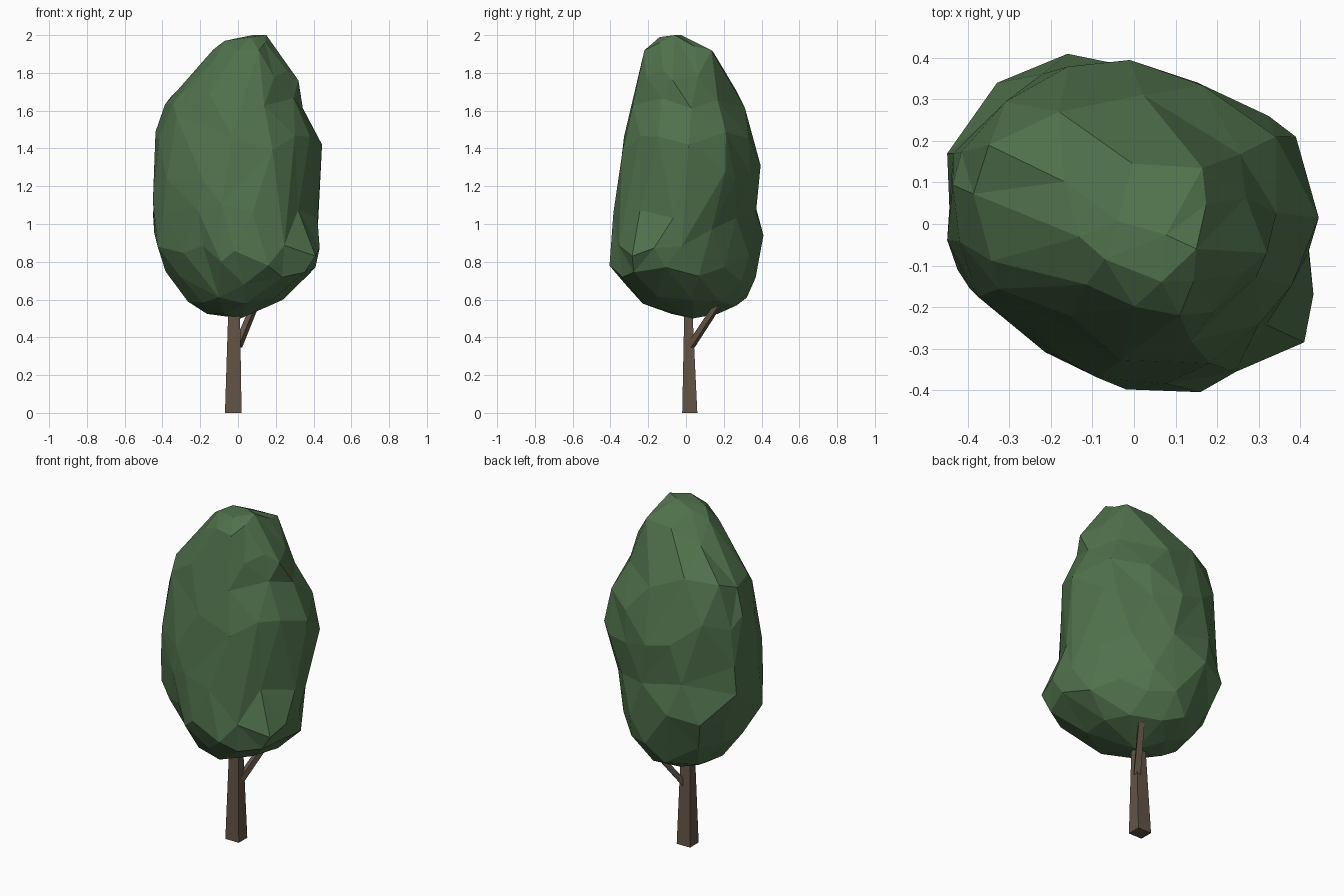
import bpy, bmesh, math, random
from mathutils import Vector

if "Cube" in bpy.data.objects:
    bpy.data.objects.remove(bpy.data.objects["Cube"])

random.seed(4)


def material(name, rgb):
    m = bpy.data.materials.new(name)
    m.diffuse_color = (*rgb, 1)
    m.use_nodes = True
    m.node_tree.nodes["Principled BSDF"].inputs["Base Color"].default_value = m.diffuse_color
    return m


def finish(bm, name, mat):
    bmesh.ops.recalc_face_normals(bm, faces=bm.faces)
    me = bpy.data.meshes.new(name)
    bm.to_mesh(me)
    bm.free()
    me.materials.append(mat)
    ob = bpy.data.objects.new(name, me)
    bpy.context.collection.objects.link(ob)
    return ob


def interp(table, key):
    """Linear interpolation in rows of (key, values...)."""
    for a, b in zip(table, table[1:]):
        if key <= b[0]:
            t = max(0, (key - a[0]) / (b[0] - a[0]))
            return [p + (q - p) * t for p, q in zip(a[1:], b[1:])]
    return list(table[-1][1:])


def square_bar(name, rings, mat, side=Vector((1, 0, 0)), front=Vector((0, 1, 0))):
    """Four-sided bar through rings of (centre, half width, half depth)."""
    bm = bmesh.new()
    loops = [[bm.verts.new(Vector(c) + side * (sx * hx) + front * (sy * hy))
              for sx, sy in ((-1, -1), (1, -1), (1, 1), (-1, 1))]
             for c, hx, hy in rings]
    for lo, hi in zip(loops, loops[1:]):
        for i in range(4):
            j = (i + 1) % 4
            bm.faces.new((lo[i], lo[j], hi[j], hi[i]))
    bm.faces.new(loops[0][::-1])
    bm.faces.new(loops[-1])
    return finish(bm, name, mat)


leaf = material("leaf green", (0.080, 0.165, 0.072))
bark = material("bark brown", (0.125, 0.088, 0.062))

# Crown extents by height: z, x min, x max, y min, y max
extents = [
    (0.50, 0.00, 0.00, 0.03, 0.03), (0.53, -0.20, 0.10, -0.12, 0.20),
    (0.58, -0.25, 0.21, -0.24, 0.31), (0.68, -0.35, 0.34, -0.33, 0.36),
    (0.78, -0.39, 0.41, -0.405, 0.38), (0.94, -0.44, 0.415, -0.40, 0.40),
    (1.13, -0.45, 0.425, -0.39, 0.375), (1.31, -0.44, 0.435, -0.365, 0.39),
    (1.45, -0.44, 0.445, -0.34, 0.375), (1.57, -0.41, 0.35, -0.31, 0.34),
    (1.70, -0.33, 0.33, -0.28, 0.27), (1.83, -0.19, 0.27, -0.25, 0.19),
    (1.92, -0.12, 0.21, -0.22, 0.13), (1.97, -0.07, 0.17, -0.17, 0.06),
    (2.00, 0.10, 0.10, -0.06, -0.06)]
# Plan outline of the crown: angle in degrees, radius relative to the extents
outline = [(-180, 1.0), (-164, 0.97), (-123, 0.88), (-94, 0.96), (-70, 1.02),
           (-37, 0.97), (2, 1.0), (31, 0.95), (58, 0.91), (90, 0.98),
           (110, 1.04), (131, 1.06), (157, 1.05), (180, 1.0)]
# Local bulges and hollows: angle, height, strength
bulges = [(-37, 0.80, 0.16), (28, 1.36, 0.09), (35, 0.85, -0.10),
          (-140, 0.70, -0.12), (140, 1.4, -0.04), (-35, 1.12, -0.03)]
# Prominent corners of the crown
corners = [
    (0.41, -0.285, 0.83), (0.16, -0.405, 0.78), (0.445, 0.015, 1.42),
    (0.39, 0.21, 1.28), (-0.45, 0.17, 1.05), (-0.33, 0.34, 0.90),
    (-0.16, 0.41, 0.94), (-0.01, 0.395, 1.31), (-0.425, -0.11, 0.88),
    (0.15, -0.06, 2.0), (-0.07, -0.085, 1.97), (0.165, 0.135, 1.92),
    (0.11, -0.22, 1.92), (-0.27, 0.0, 1.76), (0.32, -0.07, 1.76),
    (-0.35, 0.19, 1.68), (-0.18, 0.27, 1.70), (0.41, -0.11, 0.77)]

# Leafy crown: shaped ball, thinned to broad facets, corners pulled into place
bm = bmesh.new()
bmesh.ops.create_icosphere(bm, subdivisions=3, radius=1)
for v in bm.verts:
    ang = math.degrees(math.atan2(v.co.y, v.co.x))
    z = 1.25 + 0.75 * v.co.z
    if abs(v.co.z) < 0.9:
        z += random.uniform(-0.025, 0.025)
        ang = max(-180, min(180, ang + random.uniform(-4, 4)))
    x0, x1, y0, y1 = interp(extents, z)
    r = interp(outline, ang)[0]
    for a, h, s in bulges:
        r += s * math.exp(-((ang - a) / 28) ** 2 - ((z - h) / 0.15) ** 2)
    r *= random.uniform(0.98, 1.03)
    a = math.radians(ang)
    v.co = ((x0 + x1) / 2 + (x1 - x0) / 2 * r * math.cos(a),
            (y0 + y1) / 2 + (y1 - y0) / 2 * r * math.sin(a), z)
crown = finish(bm, "leafy_crown", leaf)
crown.modifiers.new("broad facets", "DECIMATE").ratio = 0.62
depsgraph = bpy.context.evaluated_depsgraph_get()
crown.data = bpy.data.meshes.new_from_object(crown.evaluated_get(depsgraph))
crown.modifiers.clear()

free = list(crown.data.vertices)
for c in map(Vector, corners):
    v = min(free, key=lambda w: (w.co - c).length)
    old, move = v.co.copy(), c - v.co
    if move.length < 0.14:
        free.remove(v)
        v.co = c
        # Neighbours follow softly so that no facet folds over
        for w in free:
            w.co += move * 0.6 * math.exp(-((w.co - old).length / 0.13) ** 2)
# Keep the crown inside its overall box
box = ((-0.45, 0.447), (-0.405, 0.41), (0.50, 2.0))
for v in crown.data.vertices:
    v.co = [max(lo, min(hi, p)) for p, (lo, hi) in zip(v.co, box)]
crown.data.update()

# Trunk and side branch
square_bar("trunk", [((-0.025, 0.02, 0), 0.044, 0.04),
                     ((-0.021, 0.013, 0.50), 0.032, 0.023),
                     ((-0.02, 0.01, 0.75), 0.025, 0.018)], bark)
start, end = Vector((0.0, 0.025, 0.355)), Vector((0.11, 0.20, 0.62))
side = (end - start).cross(Vector((0, 0, 1))).normalized()
front = side.cross(start - end).normalized()
square_bar("side_branch", [(start, 0.018, 0.016), (end, 0.015, 0.014)],
           bark, side, front)
